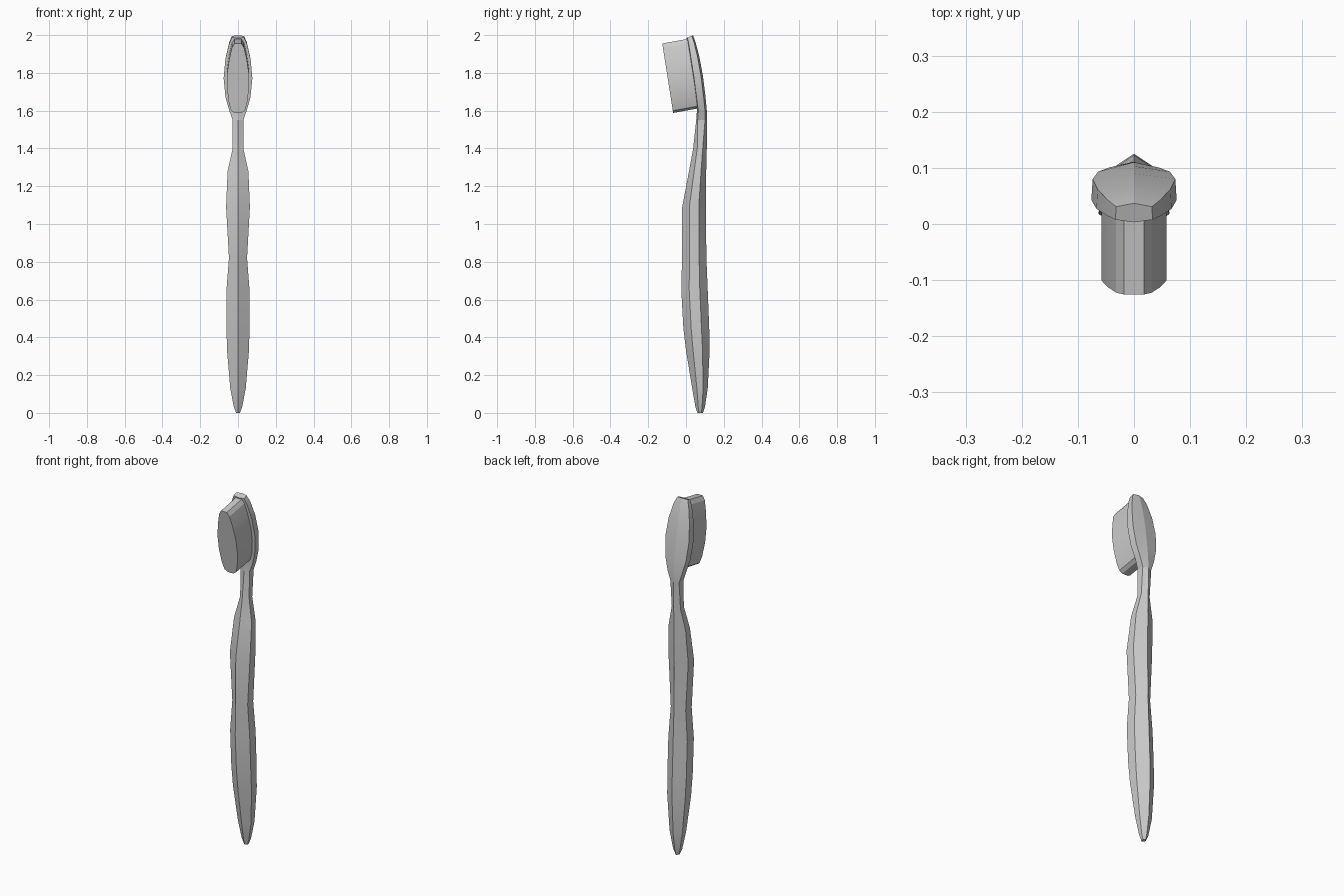
import bpy, bmesh, math
from mathutils import Vector

if "Cube" in bpy.data.objects:
    bpy.data.objects.remove(bpy.data.objects["Cube"])


def finish(name, bm):
    bmesh.ops.recalc_face_normals(bm, faces=bm.faces[:])
    mesh = bpy.data.meshes.new(name)
    bm.to_mesh(mesh)
    bm.free()
    ob = bpy.data.objects.new(name, mesh)
    bpy.context.collection.objects.link(ob)
    bpy.ops.object.select_all(action='DESELECT')
    ob.select_set(True)
    bpy.context.view_layer.objects.active = ob
    bpy.ops.object.shade_smooth_by_angle(angle=math.radians(15))
    return ob


def loft(name, rings):
    bm = bmesh.new()
    loops = [[bm.verts.new(p) for p in ring] for ring in rings]
    for a, b in zip(loops, loops[1:]):
        n = len(a)
        for i in range(n):
            bm.faces.new((a[i], a[(i + 1) % n], b[(i + 1) % n], b[i]))
    bm.faces.new(loops[0])
    bm.faces.new(loops[-1])
    return finish(name, bm)


def hexagon(z, w, front, back, ridge_f, ridge_b, tilt=0.0):
    # six-sided section with a centre ridge on front and back
    d = back - front
    f, b = front + ridge_f * d, back - ridge_b * d
    pts = [(0, front), (w, f), (w * 0.97, b), (0, back), (-w * 0.97, b), (-w, f)]
    return [Vector((x, y, z + tilt * (y - front))) for x, y in pts]


# handle: z, half width, front y, back y
handle = [
    (0.0, 0.010, 0.060, 0.090), (0.03, 0.022, 0.050, 0.100),
    (0.13, 0.041, 0.033, 0.115), (0.33, 0.058, 0.000, 0.125),
    (0.45, 0.061, -0.014, 0.123), (0.65, 0.061, -0.025, 0.115),
    (0.82, 0.048, -0.021, 0.108), (1.09, 0.063, -0.020, 0.105),
    (1.28, 0.055, 0.016, 0.107), (1.40, 0.028, 0.038, 0.110)]
# neck and flat paddle head
head = [
    (1.55, 0.028, 0.054, 0.111), (1.60, 0.046, 0.058, 0.110),
    (1.67, 0.066, 0.048, 0.103), (1.77, 0.076, 0.035, 0.090),
    (1.87, 0.067, 0.020, 0.071), (1.95, 0.048, 0.009, 0.050),
    (1.985, 0.033, 0.003, 0.037)]
rings = [hexagon(*r, 0.3, 0.3) for r in handle]
rings += [hexagon(*r, 0.14, 0.18, tilt=0.4 * (r[0] - 1.55)/0.45) for r in head]
loft("handle_and_head", rings)

# bristle block: outline (distance along head, half width), extruded forward
half = [(0.0, 0.018), (0.012, 0.036), (0.05, 0.048), (0.13, 0.058), (0.21, 0.058),
        (0.29, 0.046), (0.35, 0.032), (0.372, 0.018)]
outline = half + [(s, -w) for s, w in reversed(half)]
base = Vector((0, -0.068, 1.588))
along = Vector((0, -0.155, 0.988))
inward = Vector((0, 0.988, 0.18))


def bristle_ring(depth):
    return [base + along * s + Vector((w, 0, 0)) + inward * depth for s, w in outline]


loft("bristles", [bristle_ring(0.0), bristle_ring(0.135)])
